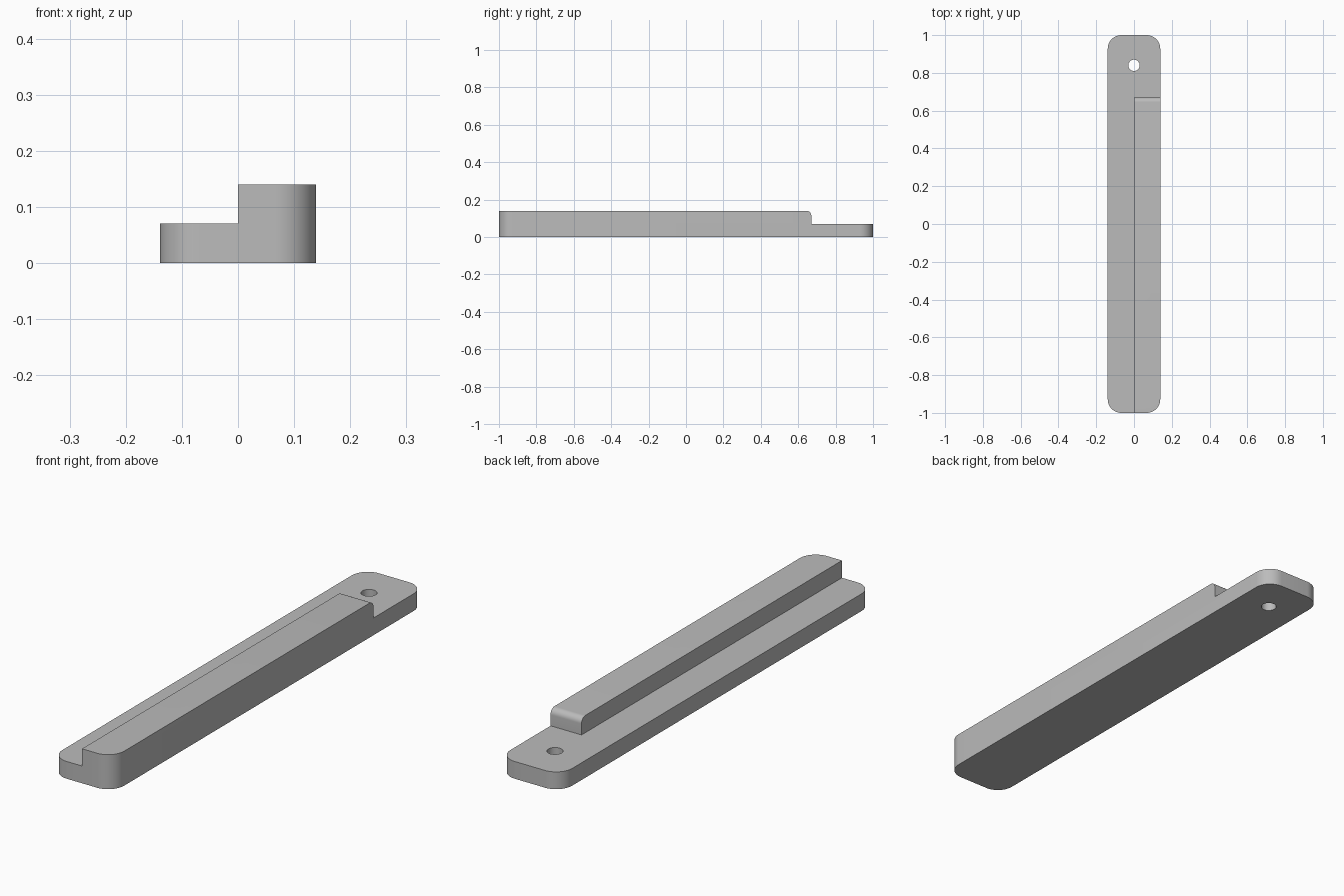
import bpy, bmesh
from math import pi, sin, cos
from mathutils import Vector

default = bpy.data.objects.get("Cube")
if default:
    bpy.data.objects.remove(default, do_unlink=True)

HALF_W, HALF_L = 0.139, 1.0
HEIGHT, STEP = 0.14, 0.07
CORNER = 0.072
RIDGE_END, FILLET = 0.67, 0.025

grey = bpy.data.materials.new("plain grey")
grey.use_nodes = True
colour = (0.5, 0.5, 0.5, 1)
grey.diffuse_color = colour
grey.node_tree.nodes["Principled BSDF"].inputs["Base Color"].default_value = colour


def arc(cx, cy, r, start, end, steps):
    angles = [start + (end - start) * i / steps for i in range(steps + 1)]
    return [(cx + r * cos(a), cy + r * sin(a)) for a in angles]


def prism(name, points, direction):
    """Extrude a flat outline of 3D points into a solid."""
    bm = bmesh.new()
    face = bm.faces.new([bm.verts.new(p) for p in points])
    extruded = bmesh.ops.extrude_face_region(bm, geom=[face])["geom"]
    verts = [v for v in extruded if isinstance(v, bmesh.types.BMVert)]
    bmesh.ops.translate(bm, verts=verts, vec=Vector(direction))
    if not any(f.is_valid and f == face for f in bm.faces):
        bm.faces.new([v for v in bm.verts if v not in verts])
    bmesh.ops.recalc_face_normals(bm, faces=bm.faces)
    mesh = bpy.data.meshes.new(name)
    bm.to_mesh(mesh)
    bm.free()
    mesh.materials.append(grey)
    obj = bpy.data.objects.new(name, mesh)
    bpy.context.collection.objects.link(obj)
    return obj


def cut(target, cutter):
    """Subtract the cutter for good, then discard it."""
    bpy.context.view_layer.objects.active = target
    mod = target.modifiers.new("cut", 'BOOLEAN')
    mod.operation, mod.solver, mod.object = 'DIFFERENCE', 'EXACT', cutter
    bpy.ops.object.modifier_apply(modifier=mod.name)
    bpy.data.objects.remove(cutter, do_unlink=True)


# Bar with rounded corners
outline = []
for i, (sx, sy) in enumerate([(1, 1), (-1, 1), (-1, -1), (1, -1)]):
    outline += arc(sx * (HALF_W - CORNER), sy * (HALF_L - CORNER), CORNER,
                   i * pi / 2, (i + 1) * pi / 2, 12)
bar = prism("stepped_bar", [(x, y, 0) for x, y in outline], (0, 0, HEIGHT))

# Lower the right half to leave a raised ridge on the left
side = [(-1, -2, STEP), (0, -2, STEP), (0, 2, STEP), (-1, 2, STEP)]
cut(bar, prism("side_cutter", side, (0, 0, 1)))

# Lower the back end, with the ridge's end edge rounded over
profile = [(2, STEP), (RIDGE_END, STEP)]
profile += arc(RIDGE_END - FILLET, HEIGHT - FILLET, FILLET, 0, pi / 2, 8)
profile += [(RIDGE_END - FILLET, 1), (2, 1)]
cut(bar, prism("end_cutter", [(-1, y, z) for y, z in profile], (2, 0, 0)))

# Hanging hole
circle = arc(0, 0.84, 0.03, 0, 2 * pi, 32)[:-1]
cut(bar, prism("hole_cutter", [(x, y, -1) for x, y in circle], (0, 0, 2)))

# Smooth curved walls, sharp edges
bpy.ops.object.select_all(action='DESELECT')
bar.select_set(True)
bpy.context.view_layer.objects.active = bar
bpy.ops.object.shade_smooth_by_angle(angle=pi / 6)
